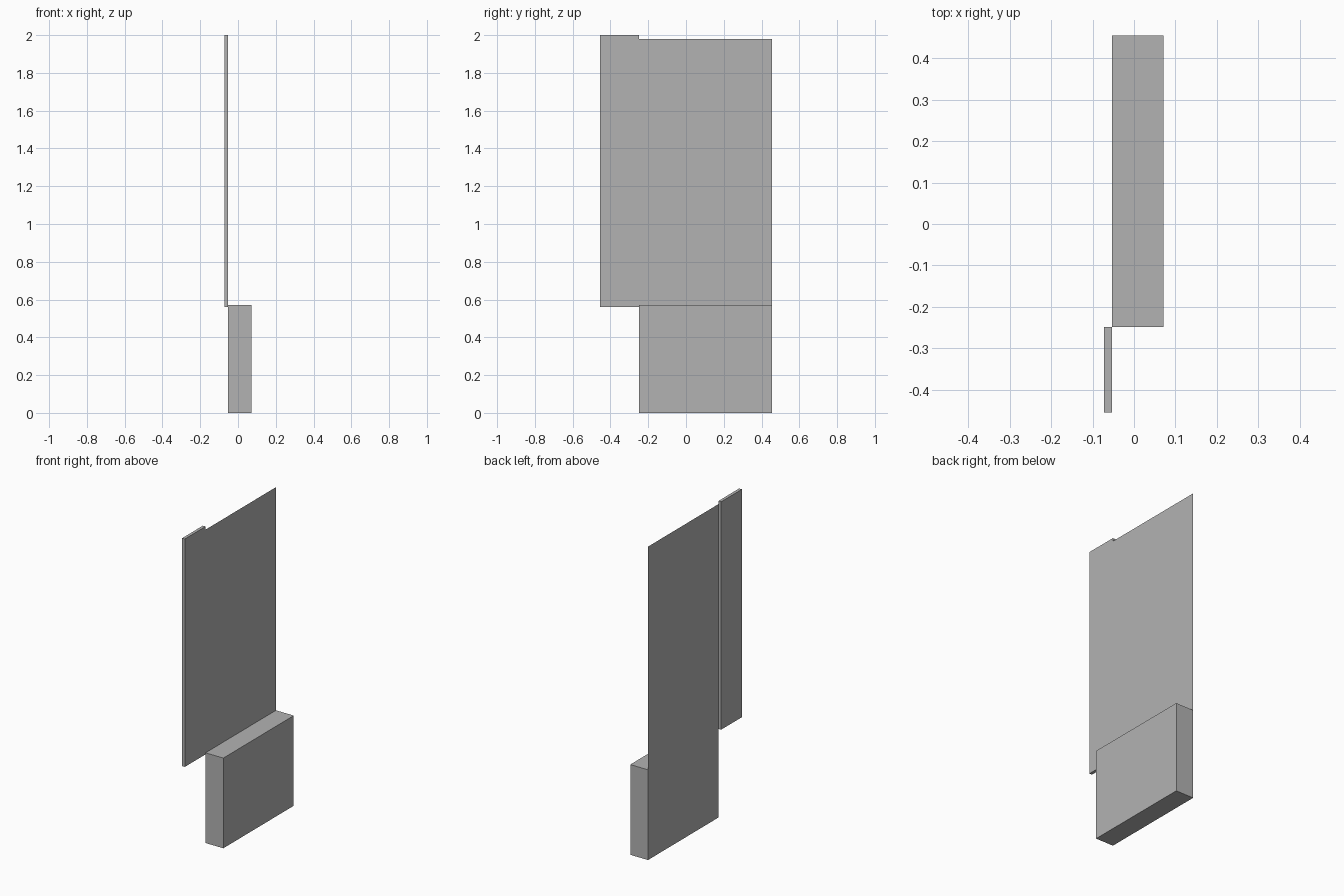
import bpy
import bmesh

if "Cube" in bpy.data.objects:
    bpy.data.objects.remove(bpy.data.objects["Cube"])

grey = bpy.data.materials.new("plain grey")
grey.diffuse_color = (0.45, 0.45, 0.45, 1.0)
grey.use_nodes = True
grey.node_tree.nodes["Principled BSDF"].inputs["Base Color"].default_value = grey.diffuse_color


def finish(name, bm):
    mesh = bpy.data.meshes.new(name)
    bm.to_mesh(mesh)
    bm.free()
    mesh.materials.append(grey)
    obj = bpy.data.objects.new(name, mesh)
    bpy.context.collection.objects.link(obj)
    return obj


def box(name, low, high, open_left=False):
    bm = bmesh.new()
    bmesh.ops.create_cube(bm, size=1)
    for v in bm.verts:
        v.co = [h if c > 0 else l for c, l, h in zip(v.co, low, high)]
    if open_left:
        left = [f for f in bm.faces if f.normal.x < -0.9]
        bmesh.ops.delete(bm, geom=left, context='FACES_ONLY')
    return finish(name, bm)


SHEET_X, FRONT, SPLIT, BACK = -0.053, -0.455, -0.248, 0.455

# Low block, closed on its left by the tall sheet
box("base_block", (SHEET_X, SPLIT, 0), (0.071, BACK, 0.57), open_left=True)

# Thin raised strip beside the sheet
box("front_strip", (-0.072, FRONT, 0.56), (SHEET_X, SPLIT, 2.0))

# Tall flat sheet without thickness
bm = bmesh.new()
corners = [(SPLIT, 0), (SPLIT, 1.98), (BACK, 1.98), (BACK, 0)]
bm.faces.new([bm.verts.new((SHEET_X, y, z)) for y, z in corners])
bm.normal_update()
if bm.faces[:][0].normal.x > 0:
    bmesh.ops.reverse_faces(bm, faces=bm.faces[:])
finish("back_sheet", bm)
